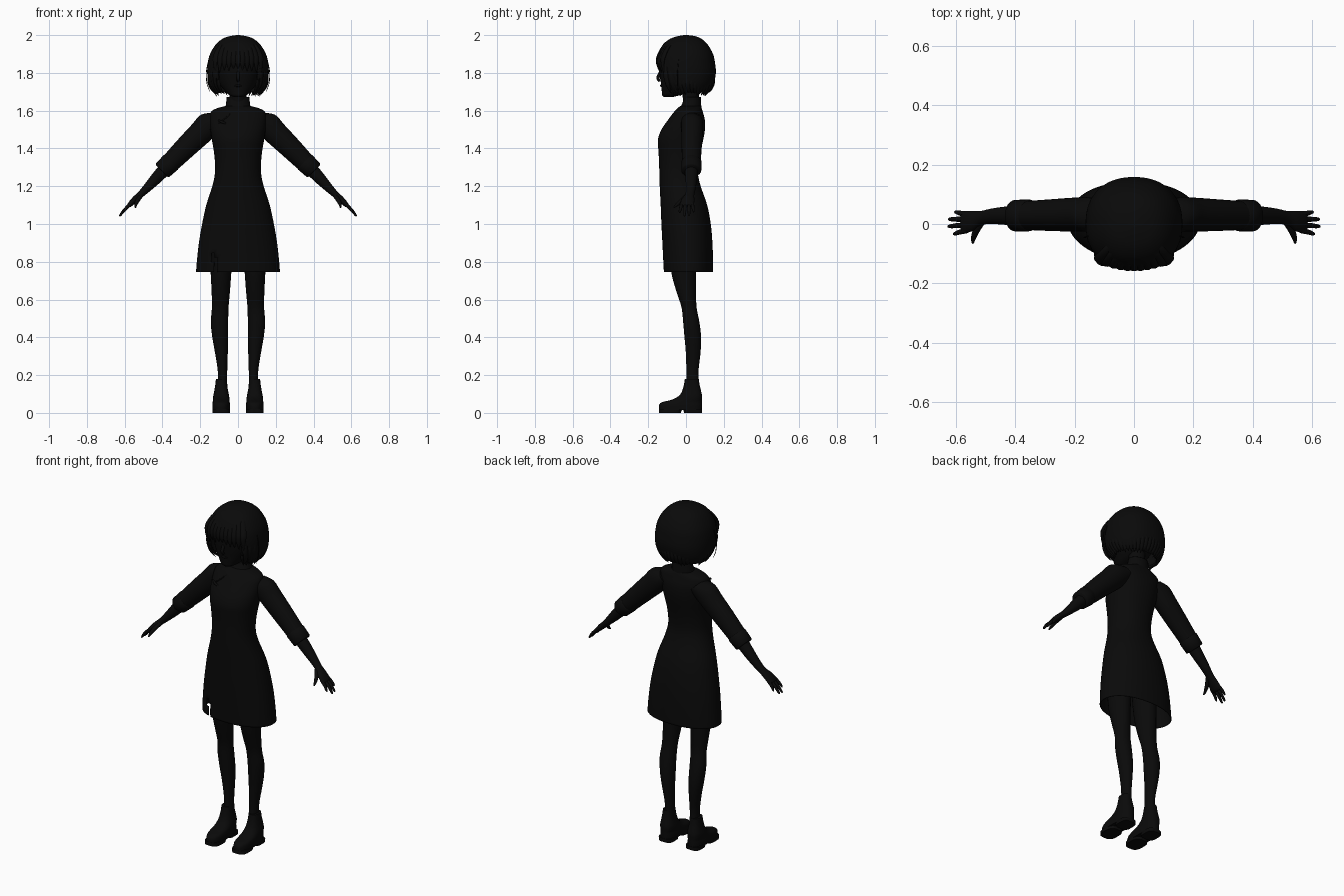
import bpy, bmesh, math, random
from mathutils import Vector

if "Cube" in bpy.data.objects:
    bpy.data.objects.remove(bpy.data.objects["Cube"], do_unlink=True)
random.seed(4)

black = bpy.data.materials.new("soft black")
black.use_nodes = True
COL = (0.003, 0.003, 0.003, 1)
black.diffuse_color = COL
bsdf = next(n for n in black.node_tree.nodes if n.type == 'BSDF_PRINCIPLED')
bsdf.inputs["Base Color"].default_value = COL


def spline(keys, sub):
    """Catmull-Rom interpolation of tuples."""
    out = []
    for i in range(len(keys) - 1):
        p0, p1, p2, p3 = (keys[max(0, min(len(keys) - 1, i + k))] for k in (-1, 0, 1, 2))
        for s in range(sub):
            t = s / sub
            out.append([0.5 * (2 * b + (c - a) * t + (2 * a - 5 * b + 4 * c - d) * t * t
                               + (3 * b - a - 3 * c + d) * t ** 3)
                        for a, b, c, d in zip(p0, p1, p2, p3)])
    return out + [list(keys[-1])]


def skin(name, rings, n=24, power=2.0, caps=(True, True), cut=None, thick=0, angle=50):
    """Bridge rings given as (centre, axis a, axis b)."""
    bm = bmesh.new()
    loops = []
    for c, a, b in rings:
        loop = []
        for k in range(n):
            t = 2 * math.pi * k / n
            x, y = math.cos(t), math.sin(t)
            x = math.copysign(abs(x) ** (2 / power), x)
            y = math.copysign(abs(y) ** (2 / power), y)
            loop.append(bm.verts.new(c + a * x + b * y))
        loops.append(loop)
    for l0, l1 in zip(loops, loops[1:]):
        for k in range(n):
            j = (k + 1) % n
            bm.faces.new((l0[k], l0[j], l1[j], l1[k]))
    for flag, loop in zip(caps, (loops[0], loops[-1])):
        if flag:
            bm.faces.new(loop)
    bmesh.ops.recalc_face_normals(bm, faces=bm.faces[:])
    if cut:
        gone = [f for f in bm.faces if cut(f.calc_center_median())]
        bmesh.ops.delete(bm, geom=gone, context='FACES')
    me = bpy.data.meshes.new(name)
    bm.to_mesh(me)
    bm.free()
    me.materials.append(black)
    ob = bpy.data.objects.new(name, me)
    bpy.context.scene.collection.objects.link(ob)
    if thick:
        m = ob.modifiers.new("thickness", 'SOLIDIFY')
        m.thickness = thick
        m.offset = -1
    bpy.ops.object.select_all(action='DESELECT')
    ob.select_set(True)
    bpy.context.view_layer.objects.active = ob
    bpy.ops.object.shade_smooth_by_angle(angle=math.radians(angle))
    return ob


def stack(name, keys, x=0, sub=4, **kw):
    """Level rings from (z, half width, front y, back y)."""
    rings = [(Vector((x, (f + b) / 2, z)), Vector((w, 0, 0)), Vector((0, (b - f) / 2, 0)))
             for z, w, f, b in spline(keys, sub)]
    return skin(name, rings, **kw)


def limb(name, keys, s, sub=4, **kw):
    """Rings square to a 45 degree arm from (x, y, z, thickness, depth)."""
    q = math.sqrt(0.5)
    rings = [(Vector((s * x, y, z)), Vector((s * q, 0, q)) * a, Vector((0, b, 0)))
             for x, y, z, a, b in spline(keys, sub)]
    return skin(name, rings, **kw)


def tube(name, keys, side=(0, 1, 0), flat=1.0, n=8):
    """Tapered strand through (x, y, z, radius), flattened across its side."""
    pts = spline(keys, 4)
    rings = []
    for i, p in enumerate(pts):
        d = Vector(pts[min(i + 1, len(pts) - 1)][:3]) - Vector(pts[max(i - 1, 0)][:3])
        a = d.cross(Vector(side)).normalized()
        rings.append((Vector(p[:3]), a * p[3], a.cross(d).normalized() * p[3] * flat))
    return skin(name, rings, n=n)


# Dress: open hem, high waist, slit on the right front
stack("dress", [(.745, .222, -.117, .143), (.80, .218, -.12, .143), (.90, .207, -.125, .14),
                (1.0, .190, -.13, .131), (1.1, .168, -.134, .112), (1.2, .136, -.139, .078),
                (1.27, .122, -.141, .063), (1.34, .123, -.143, .068), (1.40, .130, -.147, .08),
                (1.45, .139, -.148, .092), (1.50, .146, -.130, .10), (1.55, .150, -.096, .10),
                (1.59, .145, -.066, .09), (1.61, .118, -.048, .084), (1.625, .066, -.03, .078)],
      n=64, power=2.15, caps=(False, True), thick=.004,
      cut=lambda c: c.z < .85 and -.134 < c.x < -.116 and c.y < 0)
# Stand collar and neck
stack("collar", [(1.59, .075, -.06, .082), (1.62, .066, -.03, .081), (1.65, .062, -.015, .08),
                 (1.672, .06, -.008, .079)], caps=(False, False), thick=.006)
stack("neck", [(1.60, .05, -.015, .075), (1.66, .046, -.016, .068), (1.74, .048, -.03, .068)])
# Slanted flap edge and knot fastening
tube("flap_edge", [(-.02, -.052, 1.60, .004), (-.06, -.078, 1.565, .004),
                   (-.10, -.082, 1.535, .004), (-.145, -.03, 1.50, .004)])
tube("knot_fastening", [(-.105, -.085, 1.55, .004), (-.085, -.094, 1.54, .007),
                        (-.06, -.098, 1.53, .004)])

# Head and nose
stack("head", [(1.672, .02, -.118, -.07), (1.682, .045, -.126, -.03), (1.70, .065, -.128, .03),
               (1.735, .093, -.131, .08), (1.78, .112, -.138, .11), (1.84, .122, -.143, .125),
               (1.90, .118, -.13, .12), (1.95, .085, -.09, .09), (1.975, .03, -.03, .03)],
      n=32, power=2.2)
tube("nose", [(0, -.132, 1.815, .006), (0, -.142, 1.79, .009), (0, -.149, 1.77, .008),
              (0, -.138, 1.757, .007)], side=(1, 0, 0))
tube("lips", [(-.022, -.125, 1.731, .003), (0, -.132, 1.732, .006), (.022, -.125, 1.731, .003)])

# Bobbed hair shell, open around the face
HAIR = [(2.0, .008, -.01, .01), (1.994, .045, -.045, .05), (1.98, .083, -.085, .083),
        (1.95, .118, -.122, .115), (1.90, .148, -.148, .143), (1.85, .160, -.156, .154),
        (1.80, .163, -.153, .158), (1.75, .158, -.138, .148), (1.715, .143, -.11, .130),
        (1.695, .122, -.08, .110)]
stack("hair_shell", HAIR, n=64, power=2.25, caps=(True, False), thick=.012,
      cut=lambda c: c.z < 1.845 and abs(c.x) < .112 and c.y < 0)

# Lock tips around the lower edge of the bob
for i in range(34):
    t = math.radians(-48 + 276 * i / 33)
    cx, sy = math.cos(t), math.sin(t)
    low = 1.682 + random.uniform(-.008, .014)
    tube("hair_tip", [(.156 * cx, .146 * sy + .004, 1.79, .006),
                      (.154 * cx, .143 * sy + .004, 1.745, .012),
                      (.137 * cx, .120 * sy + .01, 1.708, .010),
                      (.118 * cx, .100 * sy + .01, low, .001)], side=(cx, sy, 0), flat=.5)

# Fringe locks sweeping over the forehead
for i in range(11):
    u = (i - 5) / 5
    x, bow = .118 * u, .028 * u * u
    tip = 1.815 + random.uniform(-.01, .012) - .02 * abs(u)
    tube("fringe_lock", [(x * .55, -.075 + bow, 1.972, .004), (x * .8, -.118 + bow, 1.942, .013),
                         (x, -.146 + bow, 1.89, .017), (x * 1.03, -.152 + bow, 1.85, .013),
                         (x * 1.03, -.145 + bow, tip, .001)], side=(u * .7, -1, 0), flat=.5)

for s, tag in ((1, "left"), (-1, "right")):
    # Long locks framing the face
    for k in range(3):
        tube(tag + "_side_lock", [(s * (.118 + .012 * k), -.105 + .025 * k, 1.86, .012),
                                  (s * (.125 + .012 * k), -.108 + .025 * k, 1.79, .014),
                                  (s * (.116 + .01 * k), -.095 + .025 * k, 1.73, .011),
                                  (s * (.09 + .01 * k), -.08 + .022 * k, 1.69, .001)],
             side=(s, -.6, 0), flat=.5)
    tube(tag + "_loose_strand", [(s * .155, -.04, 1.87, .002), (s * .168, -.045, 1.80, .002),
                                 (s * .163, -.045, 1.74, .002), (s * .148, -.04, 1.70, .001)])

    # Sleeve and turned cuff
    limb(tag + "_sleeve", [(.10, .03, 1.555, .048, .055), (.15, .032, 1.53, .067, .058),
                           (.20, .032, 1.48, .064, .057), (.27, .03, 1.412, .059, .054),
                           (.34, .029, 1.342, .053, .05), (.395, .028, 1.287, .047, .049)], s)
    limb(tag + "_cuff", [(.352, .029, 1.33, .050, .050), (.356, .029, 1.326, .054, .054),
                         (.400, .028, 1.284, .050, .053), (.403, .028, 1.281, .045, .049)],
         s, sub=1)
    # Forearm and palm
    limb(tag + "_forearm", [(.37, .028, 1.31, .036, .036), (.43, .028, 1.245, .031, .031),
                            (.48, .026, 1.192, .023, .026), (.515, .02, 1.157, .018, .024),
                            (.545, .01, 1.13, .017, .034), (.572, .006, 1.103, .013, .037),
                            (.580, .006, 1.095, .007, .033)], s)
    # Fingers: knuckle y, tip x, tip y
    for name, ky, tx, ty in (("index", -.022, .604, -.033), ("middle", -.003, .622, -.008),
                             ("ring", .016, .620, .016), ("little", .033, .600, .040)):
        mx = (.565 + tx) / 2 + .004
        tube(f"{tag}_{name}_finger", [(s * .562, ky, 1.112, .009),
                                      (s * mx, (ky + ty) / 2, 1.676 - mx, .0085),
                                      (s * tx, ty, 1.670 - tx, .006),
                                      (s * (tx + .004), ty, 1.662 - tx, .002)])
    tube(tag + "_thumb", [(s * .512, .008, 1.152, .012), (s * .53, -.02, 1.127, .012),
                          (s * .54, -.045, 1.105, .009), (s * .543, -.064, 1.088, .004)],
         side=(1, 0, 0))

    # Leg from hip to ankle, with the calf set back
    rings = [(x, y, z, a, b) for z, x, a, y, b in (
        (1.05, .078, .06, -.02, .075), (.90, .087, .062, -.018, .075),
        (.75, .090, .055, -.013, .066), (.65, .091, .049, .000, .053),
        (.56, .094, .044, .016, .040), (.48, .098, .046, .028, .043),
        (.40, .094, .042, .036, .044), (.32, .088, .034, .038, .039),
        (.22, .082, .025, .034, .032), (.12, .082, .025, .034, .033), (.05, .085, .025, .03, .03))]
    skin(tag + "_leg", [(Vector((s * x, y, z)), Vector((a, 0, 0)), Vector((0, b, 0)))
                        for x, y, z, a, b in spline(rings, 4)])
    # Ankle shoe with front sole and block heel
    stack(tag + "_shoe", [(.014, .046, -.143, .084), (.04, .047, -.143, .085),
                          (.056, .045, -.128, .085), (.07, .044, -.075, .085),
                          (.09, .042, -.038, .085), (.115, .037, -.021, .080),
                          (.15, .031, -.011, .072), (.18, .028, -.006, .068)],
          x=s * .089, power=2.5, sub=3)
    stack(tag + "_sole", [(0, .046, -.143, -.028), (.02, .046, -.143, -.02)],
          x=s * .089, power=3, sub=1)
    stack(tag + "_heel", [(0, .043, -.01, .085), (.02, .045, -.016, .085)],
          x=s * .089, power=3.5, sub=1)

# Hips joining the legs inside the dress
stack("hips", [(.93, .05, -.07, .05), (.96, .12, -.10, .085), (1.05, .14, -.105, .09),
               (1.15, .12, -.10, .07), (1.22, .09, -.08, .05)])
